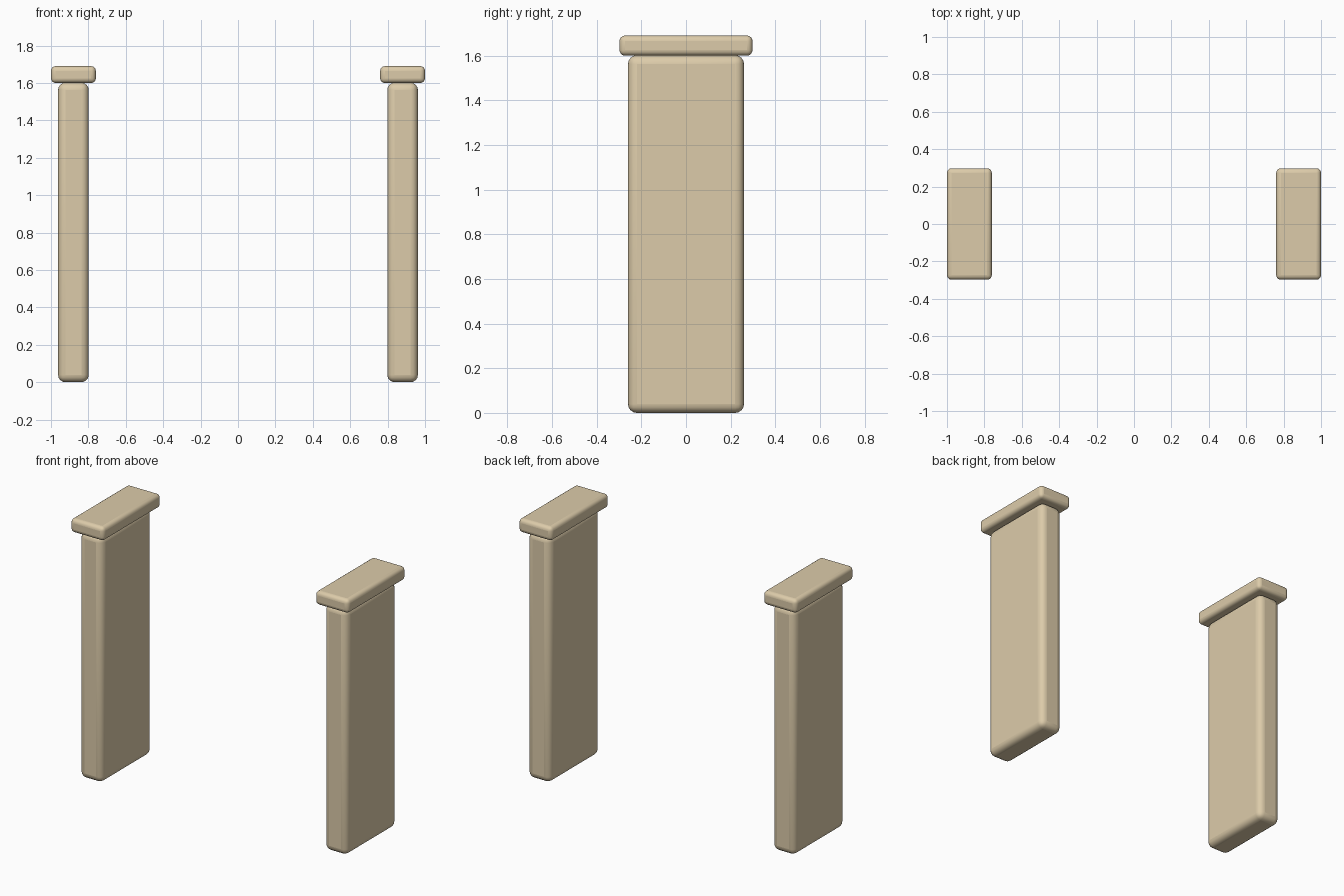
import bpy

if "Cube" in bpy.data.objects:
    bpy.data.objects.remove(bpy.data.objects["Cube"])

# Shared stone colour
stone = bpy.data.materials.new("sandstone")
stone.diffuse_color = (0.72, 0.60, 0.40, 1)
stone.use_nodes = True
stone.node_tree.nodes["Principled BSDF"].inputs["Base Color"].default_value = stone.diffuse_color


def rounded_block(name, x, z0, z1, width, depth, radius):
    """Box with rounded edges, smooth shaded."""
    bpy.ops.mesh.primitive_cube_add(size=1, location=(x, 0, (z0 + z1) / 2))
    ob = bpy.context.object
    ob.name = name
    ob.scale = (width, depth, z1 - z0)
    bpy.ops.object.transform_apply(location=False, rotation=False, scale=True)
    bev = ob.modifiers.new("rounded_edges", 'BEVEL')
    bev.width = radius
    bev.segments = 4
    ob.data.materials.append(stone)
    bpy.ops.object.shade_smooth_by_angle()
    return ob


# Pillar and overhanging cap on each side
for side, s in (("left", -1), ("right", 1)):
    rounded_block(side + "_pillar", s * 0.88, 0.0, 1.602, 0.164, 0.52, 0.04)
    rounded_block(side + "_cap", s * 0.88, 1.60, 1.69, 0.24, 0.596, 0.025)
